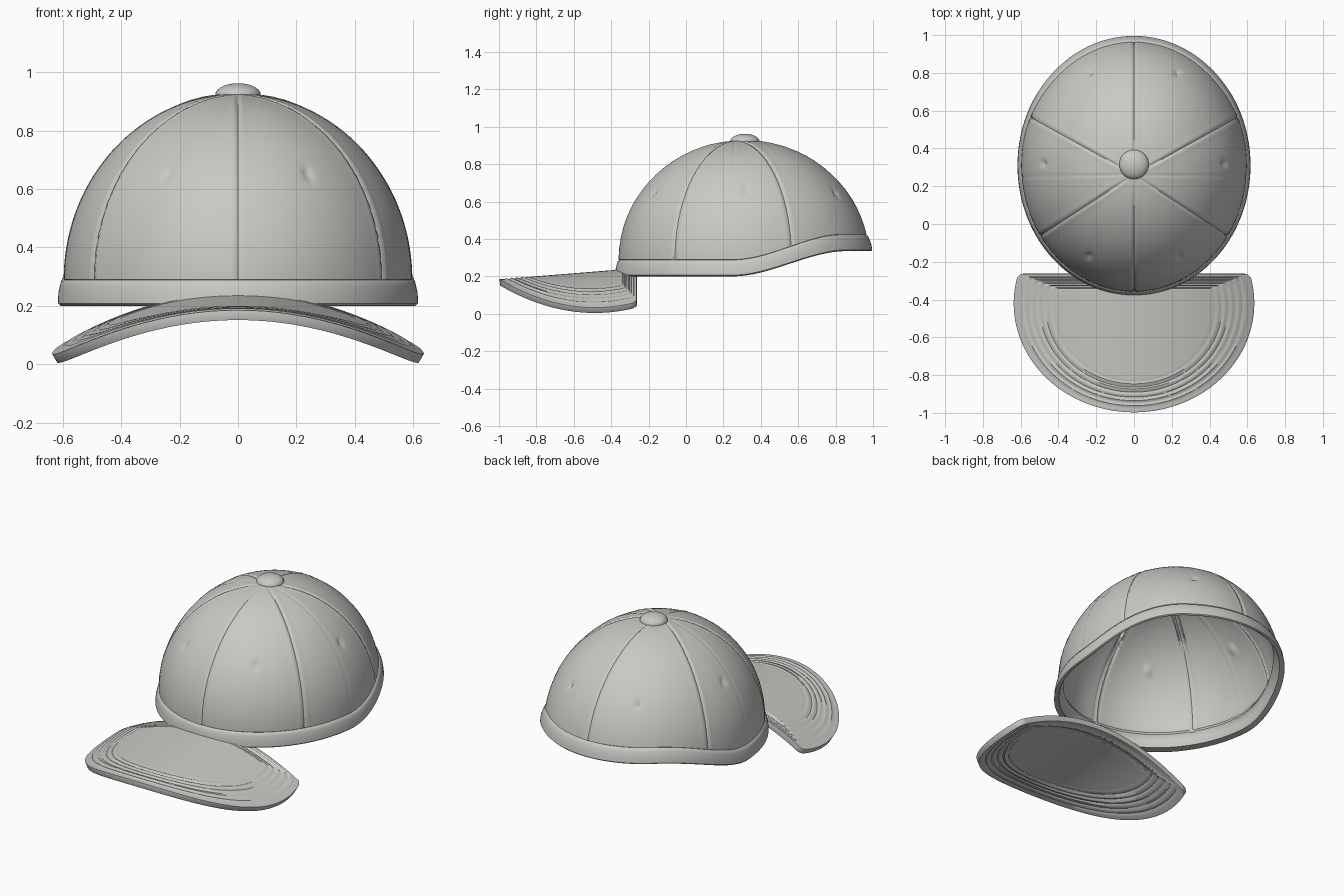
import bpy, bmesh, math
from mathutils import Vector

old = bpy.data.objects.get("Cube")
if old:
    bpy.data.objects.remove(old)

fabric = bpy.data.materials.new("warm grey fabric")
fabric.use_nodes = True
GREY = (0.58, 0.58, 0.555, 1)
fabric.diffuse_color = GREY
fabric.node_tree.nodes["Principled BSDF"].inputs["Base Color"].default_value = GREY

# Crown dimensions: half width, half depth, centre y, springing height, dome height
A, B, CY, Z0, H = 0.597, 0.668, 0.31, 0.29, 0.637
POLE_Y = 0.26
SEGS = 288
SEAMS = [90, 270, 326.25, 213.75, 22.5, 157.5]
FAINT_SEAMS = [355, 185]


def make_object(name, rings, apex):
    """Skin closed rings, ordered from the rim inwards, and close them at the apex."""
    bm = bmesh.new()
    rows = [[bm.verts.new(p) for p in ring] for ring in rings]
    tip = bm.verts.new(apex)
    n = len(rows[0])
    for i in range(n):
        j = (i + 1) % n
        for low, high in zip(rows, rows[1:]):
            bm.faces.new((low[i], low[j], high[j], high[i]))
        bm.faces.new((rows[-1][i], rows[-1][j], tip))
    mesh = bpy.data.meshes.new(name)
    bm.to_mesh(mesh)
    bm.free()
    obj = bpy.data.objects.new(name, mesh)
    bpy.context.collection.objects.link(obj)
    return obj


def finish(obj, thickness=0, bevel=0):
    obj.data.materials.append(fabric)
    if thickness:
        mod = obj.modifiers.new("thickness", 'SOLIDIFY')
        mod.thickness, mod.offset = thickness, -1
    if bevel:
        mod = obj.modifiers.new("soft_edge", 'BEVEL')
        mod.width, mod.segments = bevel, 2
        mod.limit_method, mod.angle_limit = 'ANGLE', math.radians(50)
    bpy.ops.object.select_all(action='DESELECT')
    obj.select_set(True)
    bpy.context.view_layer.objects.active = obj
    bpy.ops.object.shade_smooth_by_angle(angle=math.radians(40))


def smoothstep(lo, hi, v):
    t = min(1, max(0, (v - lo) / (hi - lo)))
    return t * t * (3 - 2 * t)


def hem_z(t):
    """Bottom edge of the crown, sweeping up towards the back."""
    return 0.2 + 0.135 * smoothstep(0.25, 0.85, CY + B * math.sin(t))


def ellipse(t, z, grow=0):
    k = math.sqrt(1 - (max(0, z - Z0) / H) ** 2)
    return Vector(((A * k + grow) * math.cos(t), CY + (B * k + grow) * math.sin(t), z))


def dome_z(x, y):
    return Z0 + H * math.sqrt(max(0, 1 - (x / A) ** 2 - ((y - CY) / B) ** 2))


EYELETS = [Vector((x, y, dome_z(x, y))) for x, y in ((0.24, -0.17), (0.48, 0.32), (0.23, 0.8))]


def seam_profile(d):
    """Narrow groove with a raised welt on both sides."""
    return 0.004 * math.exp(-(d / 0.024) ** 2) - 0.01 * math.exp(-(d / 0.008) ** 2)


def dome_point(t, s):
    rim = ellipse(t, hem_z(t) + 0.09)
    x, y = rim.x * s, POLE_Y + (rim.y - POLE_Y) * s
    p = Vector((x, y, dome_z(x, y)))
    normal = Vector((x / A ** 2, (y - CY) / B ** 2, (p.z - Z0) / H ** 2)).normalized()
    push = 0
    for angles, strength in ((SEAMS, 1), (FAINT_SEAMS, 0.35)):
        for a in angles:
            d = (t - math.radians(a) + math.pi) % math.tau - math.pi
            stitch = 0.8 + 0.3 * math.sin(70 * math.acos(min(1, s)))
            push += strength * stitch * seam_profile(d * s * 0.63) * smoothstep(0, 0.25, s)
    mirrored = Vector((abs(p.x), p.y, p.z))
    for e in EYELETS:
        push -= 0.016 * math.exp(-((mirrored - e).length / 0.016) ** 2)
    return p + normal * push


# Crown: rolled hem band at the bottom, then the six-panel dome
angles = [math.tau * i / SEGS for i in range(SEGS)]
rings = []
for up, grow in ((0, 0.013), (0.007, 0.02), (0.04, 0.018), (0.07, 0.011),
                 (0.082, 0.006), (0.088, -0.003)):
    rings.append([ellipse(t, hem_z(t) + up, grow) for t in angles])
STEPS = 44
for r in range(STEPS):
    s = math.cos(math.pi / 2 * r / STEPS)
    rings.append([dome_point(t, s) for t in angles])
crown = make_object("crown", rings, (0, POLE_Y, dome_z(0, POLE_Y)))
finish(crown, thickness=0.03)

# Top button
bpy.ops.mesh.primitive_uv_sphere_add(segments=40, ring_count=20, radius=1,
                                     location=(0, 0.315, 0.922))
button = bpy.context.object
button.name = "top_button"
button.scale = (0.078, 0.078, 0.04)
finish(button)

# Brim: half-oval outline with a straight back edge, arched from side to side
BACK, BRIM_C = -0.265, -0.42
start = math.asin((-0.285 - BRIM_C) / 0.577)
ARC, EDGE = 120, 50
outline = []
for i in range(ARC + 1):
    t = math.pi - start + (math.pi + 2 * start) * i / ARC
    outline.append((0.637 * math.cos(t), BRIM_C + 0.577 * math.sin(t)))
for i in range(EDGE + 1):
    outline.append((0.6 - 1.2 * i / EDGE, BACK))


def brim_point(x, y, s):
    ripple = 0.0035 * math.sin((1 - s) * 110) * smoothstep(0.62, 0.72, s) * (1 - smoothstep(0.93, 0.97, s))
    return (x, y, 0.235 + 0.08 * (y + 0.37) - 0.48 * x * x + ripple)


MID = -0.5
rings = []
LOOPS = 56
for r in range(LOOPS):
    s = 1 - r / LOOPS
    rings.append([brim_point(x * s, MID + (y - MID) * s, s) for x, y in outline])
brim = make_object("brim", rings, brim_point(0, MID, 0))
finish(brim, thickness=0.034, bevel=0.006)
